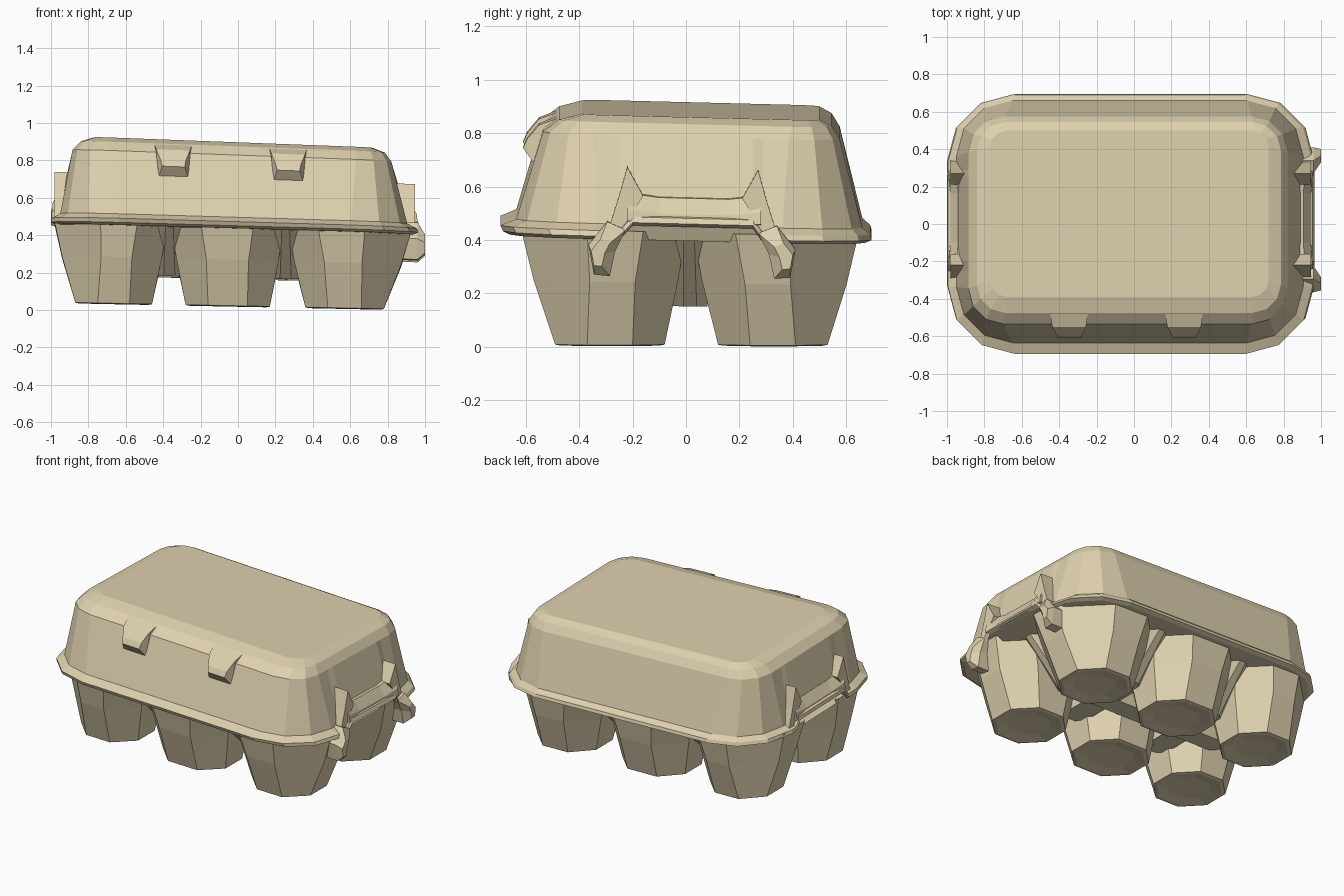
import bpy, bmesh
from math import sin, cos, pi

if "Cube" in bpy.data.objects:
    bpy.data.objects.remove(bpy.data.objects["Cube"])

card = bpy.data.materials.new("cardboard")
card.diffuse_color = (0.74, 0.64, 0.43, 1)
card.use_nodes = True
card.node_tree.nodes["Principled BSDF"].inputs["Base Color"].default_value = card.diffuse_color


def lean(p):
    # the whole carton sags slightly towards its right and back
    x, y, z = p
    return (x, y, z - (0.02 + 0.02 * z) * x - 0.025 * min(1, z / 0.45) * y)


def loft(name, rings):
    # skin a stack of closed outlines and cap both ends
    bm = bmesh.new()
    rows = [[bm.verts.new(lean(p)) for p in r] for r in rings]
    n = len(rows[0])
    for a, b in zip(rows, rows[1:]):
        for i in range(n):
            j = (i + 1) % n
            bm.faces.new((a[i], a[j], b[j], b[i]))
    bm.faces.new(rows[0][::-1])
    bm.faces.new(rows[-1])
    bmesh.ops.recalc_face_normals(bm, faces=bm.faces)
    me = bpy.data.meshes.new(name)
    bm.to_mesh(me)
    bm.free()
    me.materials.append(card)
    ob = bpy.data.objects.new(name, me)
    bpy.context.collection.objects.link(ob)
    return ob


def outline(x0, x1, y0, y1, z, rad, seg=1, lift=None):
    # rectangle with faceted corners (one radius, or one per corner);
    # lift arches the middle of both ends
    pts = []
    rads = rad if isinstance(rad, list) else [rad] * 4
    for k, r in enumerate(rads):
        cx = x1 - r if k in (0, 3) else x0 + r
        cy = y1 - r if k in (0, 1) else y0 + r
        for s in range(seg + 1):
            a = (k + s / seg) * pi / 2
            pts.append((cx + r * cos(a), cy + r * sin(a), z))
        if lift is not None and k == 1:
            pts += [(x0, 0.29, z), (x0, 0.25, z + lift), (x0, -0.20, z + lift), (x0, -0.25, z)]
        if lift is not None and k == 3:
            pts += [(x1, -0.25, z), (x1, -0.20, z + lift), (x1, 0.25, z + lift), (x1, 0.29, z)]
    return pts


def prism(name, yz, x0, x1):
    return loft(name, [[(x, y, z) for y, z in yz] for x in (x0, x1)])


# lid with its thin rim
loft("lid", [
    outline(-0.97, 0.94, -0.66, 0.67, 0.422, 0.34, 3, 0.055),
    outline(-1.00, 0.965, -0.685, 0.695, 0.434, 0.36, 3, 0.055),
    outline(-0.995, 0.955, -0.695, 0.69, 0.455, 0.36, 3, 0.055),
    outline(-0.95, 0.905, -0.635, 0.66, 0.48, 0.30, 3, 0.055),
    outline(-0.885, 0.82, -0.535, 0.575, 0.815, 0.19, 3, 0),
    outline(-0.84, 0.785, -0.475, 0.545, 0.863, 0.15, 3, 0),
    outline(-0.77, 0.72, -0.39, 0.50, 0.887, 0.09, 3, 0),
])

# six egg cups: (top x range, bottom x range)
columns = [((-0.985, -0.375), (-0.87, -0.46)),
           ((-0.36, 0.245), (-0.28, 0.17)),
           ((0.265, 0.93), (0.36, 0.78))]
rows = [((-0.62, 0.0), (-0.49, -0.08)), ((0.025, 0.645), (0.12, 0.53))]
outer_corner = {(2, 1): 0, (0, 1): 1, (0, 0): 2, (2, 0): 3}
for c, (tx, bx) in enumerate(columns):
    for r, (ty, by) in enumerate(rows):
        def section(t, z, rad, outer, inset=0):
            x0, x1 = (bx[i] + (tx[i] - bx[i]) * t for i in (0, 1))
            y0, y1 = (by[i] + (ty[i] - by[i]) * t for i in (0, 1))
            rads = [outer if outer_corner.get((c, r)) == k else rad for k in range(4)]
            return outline(x0 + inset, x1 - inset, y0 + inset, y1 - inset, z, rads)
        loft(f"egg_cup_{c}_{r}", [
            section(0, 0.03, 0.06, 0.06, 0.09),
            section(0, 0.018, 0.11, 0.11, 0.02),
            section(0, 0.022, 0.12, 0.12),
            section(0.62, 0.26, 0.16, 0.21),
            section(1, 0.455, 0.16, 0.25),
        ])

# webs joining the cups, and the tray top they hang from
for i, x in enumerate((-0.367, 0.255)):
    loft(f"cross_web_{i}", [outline(x - 0.08, x + 0.08, -0.28, 0.31, 0.17, 0.05),
                            outline(x - 0.06, x + 0.06, -0.57, 0.59, 0.45, 0.04)])
loft("long_web", [outline(-0.66, 0.58, -0.05, 0.08, 0.165, 0.04),
                  outline(-0.92, 0.87, -0.05, 0.07, 0.47, 0.04)])
loft("tray_top", [outline(-0.94, 0.90, -0.60, 0.62, 0.43, 0.25),
                  outline(-0.92, 0.88, -0.60, 0.62, 0.475, 0.25)])

# folded hinge flap and pointed fins on both ends
for side, s, dx in (("right", 1, 0), ("left", -1, 0.035)):
    prof = [(0.84, 0.61), (0.915, 0.60), (0.955, 0.54), (0.96, 0.495), (0.88, 0.48)]
    loft(f"{side}_flap", [[(s * (x + dx - d), y, z - h) for x, z in prof]
                          for y, d, h in ((-0.22, 0, 0), (-0.10, 0.01, 0.015),
                                          (0.16, 0.01, 0.015), (0.28, 0, 0))])
    for name, c, m in (("front", -0.22, -1), ("back", 0.27, 1)):
        fin = [(c - m * 0.06, 0.59), (c, 0.70), (c + m * 0.03, 0.59),
               (c + m * 0.07, 0.46), (c + m * 0.02, 0.44), (c - m * 0.02, 0.53)]
        prism(f"{side}_{name}_fin", fin, s * (0.83 + dx), s * (0.945 + dx))

# lower ears at the right end
for name, c, m in (("front", -0.285, -1), ("back", 0.33, 1)):
    ear = [(c - m * 0.06, 0.46), (c + m * 0.01, 0.49), (c + m * 0.08, 0.40),
           (c + m * 0.06, 0.29), (c, 0.285), (c - m * 0.02, 0.38)]
    loft(f"{name}_ear", [[(0.86, y, z) for y, z in ear],
                         [(0.96, y, z) for y, z in ear],
                         [(1.0, c + (y - c) * 0.5 + m * 0.03, 0.36 + (z - 0.36) * 0.5)
                          for y, z in ear]])

# latch bumps on the front of the lid
for i, x in enumerate((-0.345, 0.27)):
    def bump(w, y, z0, z1):
        return [(x - w, y, z0), (x + w, y, z0), (x + w * 1.1, y + 0.015, z1),
                (x - w * 1.15, y + 0.015, z1)]
    loft(f"latch_bump_{i}", [bump(0.09, -0.49, 0.68, 0.86),
                             bump(0.08, -0.565, 0.68, 0.83),
                             bump(0.06, -0.61, 0.74, 0.775)])
